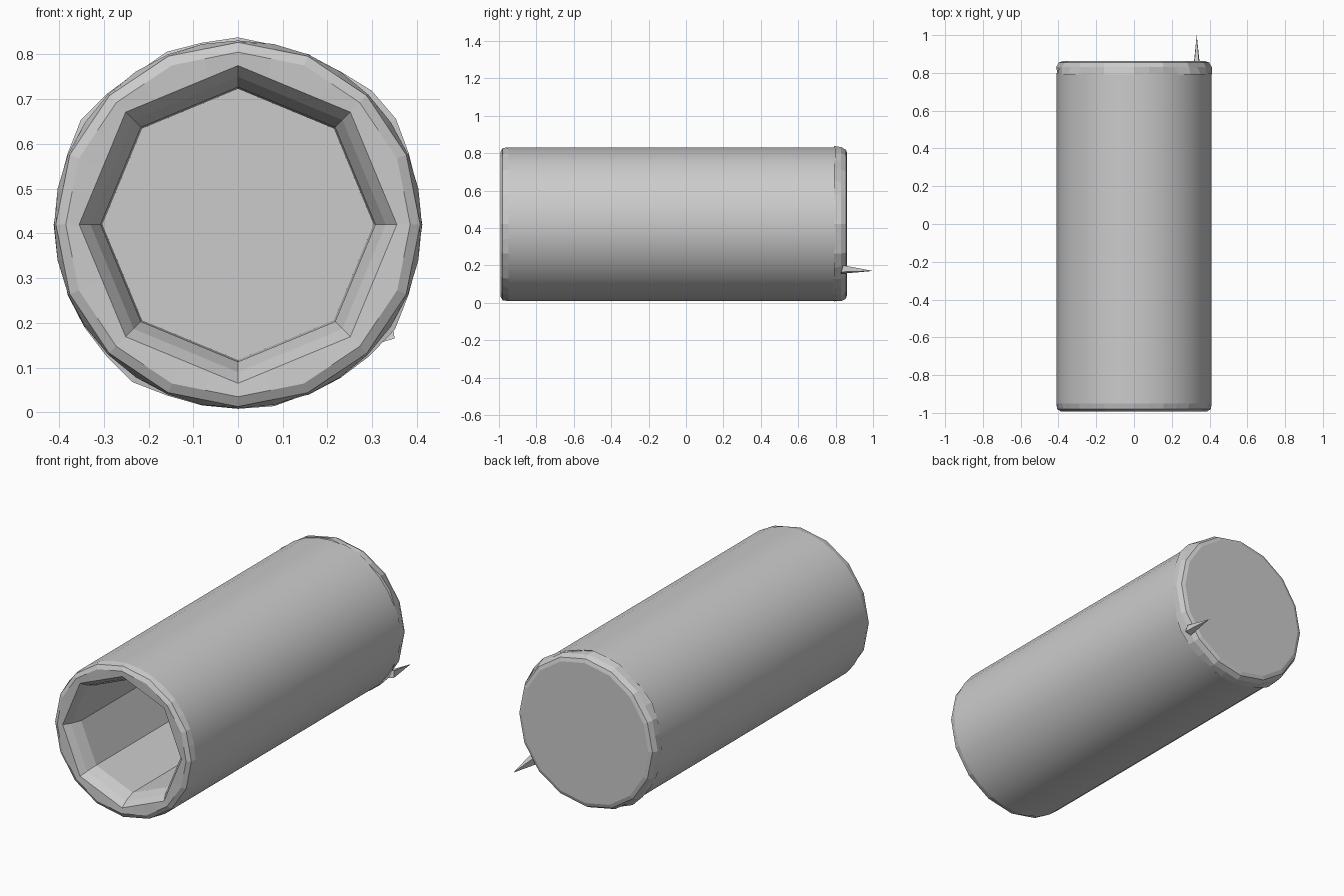
import bpy, math

if "Cube" in bpy.data.objects:
    bpy.data.objects.remove(bpy.data.objects["Cube"])

CZ = 0.42      # height of the tube axis
N = 32         # points per ring


def circle(r):
    return lambda a: r


def polygon(corners):
    """Radius along straight edges between (degrees, radius) corners."""
    pts = sorted(corners)
    pts = [(pts[-1][0] - 360, pts[-1][1])] + pts + [(pts[0][0] + 360, pts[0][1])]

    def radius(a):
        d = math.degrees(a)
        for (a0, r0), (a1, r1) in zip(pts, pts[1:]):
            if a0 <= d <= a1:
                t0, t1 = math.radians(a0), math.radians(a1)
                return r0 * r1 * math.sin(t1 - t0) / (
                    r0 * math.sin(a - t0) + r1 * math.sin(t1 - a))
    return radius


def regular(n, r):
    return polygon([(i * 360 / n, r) for i in range(n)])


def loft(name, rings, cap=False, smooth=False):
    """Skin a list of (y, radius function) rings along the tube axis."""
    verts, faces = [], []
    for y, f in rings:
        for i in range(N):
            a = 2 * math.pi * i / N
            verts.append((f(a) * math.cos(a), y, CZ + f(a) * math.sin(a)))
    for k in range(len(rings) - 1):
        for i in range(N):
            j = (i + 1) % N
            faces.append((k * N + i, k * N + j, (k + 1) * N + j, (k + 1) * N + i))
    if cap:
        base = (len(rings) - 1) * N
        faces.append(tuple(range(base, base + N)))
    # rings run towards +y, so reverse for outward normals
    mesh = bpy.data.meshes.new(name)
    mesh.from_pydata(verts, [], [f[::-1] for f in faces])
    mesh.update()
    ob = bpy.data.objects.new(name, mesh)
    bpy.context.collection.objects.link(ob)
    if smooth:
        bpy.context.view_layer.objects.active = ob
        ob.select_set(True)
        bpy.ops.object.shade_smooth_by_angle(angle=math.radians(20))
        ob.select_set(False)
    return ob


# Long round outer wall
loft("outer_wall", [(-0.95, circle(0.411)), (0.80, circle(0.411))], smooth=True)

# Rounded front lip turning into the octagonal opening
loft("front_lip", [
    (-0.90, regular(8, 0.307)),
    (-0.955, regular(8, 0.33)),
    (-0.99, regular(8, 0.355)),
    (-0.993, regular(16, 0.385)),
    (-0.98, regular(16, 0.407)),
    (-0.95, circle(0.411)),
])

# Octagonal bore with a closed end
bore = loft("octagonal_bore", [(-0.90, regular(8, 0.307)),
                               (0.80, regular(8, 0.303))], cap=True)
bore.data.flip_normals()

# Uneven faceted cap closing the back
flare = polygon([(0, .412), (20, .413), (39, .436), (62, .412), (90, .418),
                 (110, .422), (143, .428), (165, .415), (190, .413),
                 (215, .415), (234, .428), (255, .416), (277, .42),
                 (300, .415), (323, .428), (342, .413)])
loft("back_cap", [
    (0.79, circle(0.409)),
    (0.792, flare),
    (0.83, regular(16, 0.412)),
    (0.855, regular(16, 0.398)),
    (0.862, regular(16, 0.378)),
], cap=True)

# Thin spike sticking out behind
base = [(0.315, 0.83, 0.155), (0.35, 0.83, 0.165), (0.345, 0.84, 0.20), (0.318, 0.84, 0.195)]
mesh = bpy.data.meshes.new("back_spike")
mesh.from_pydata(base + [(0.332, 1.0, 0.17)], [],
                 [(0, 1, 2, 3), (1, 0, 4), (2, 1, 4), (3, 2, 4), (0, 3, 4)])
mesh.update()
bpy.context.collection.objects.link(bpy.data.objects.new("back_spike", mesh))
